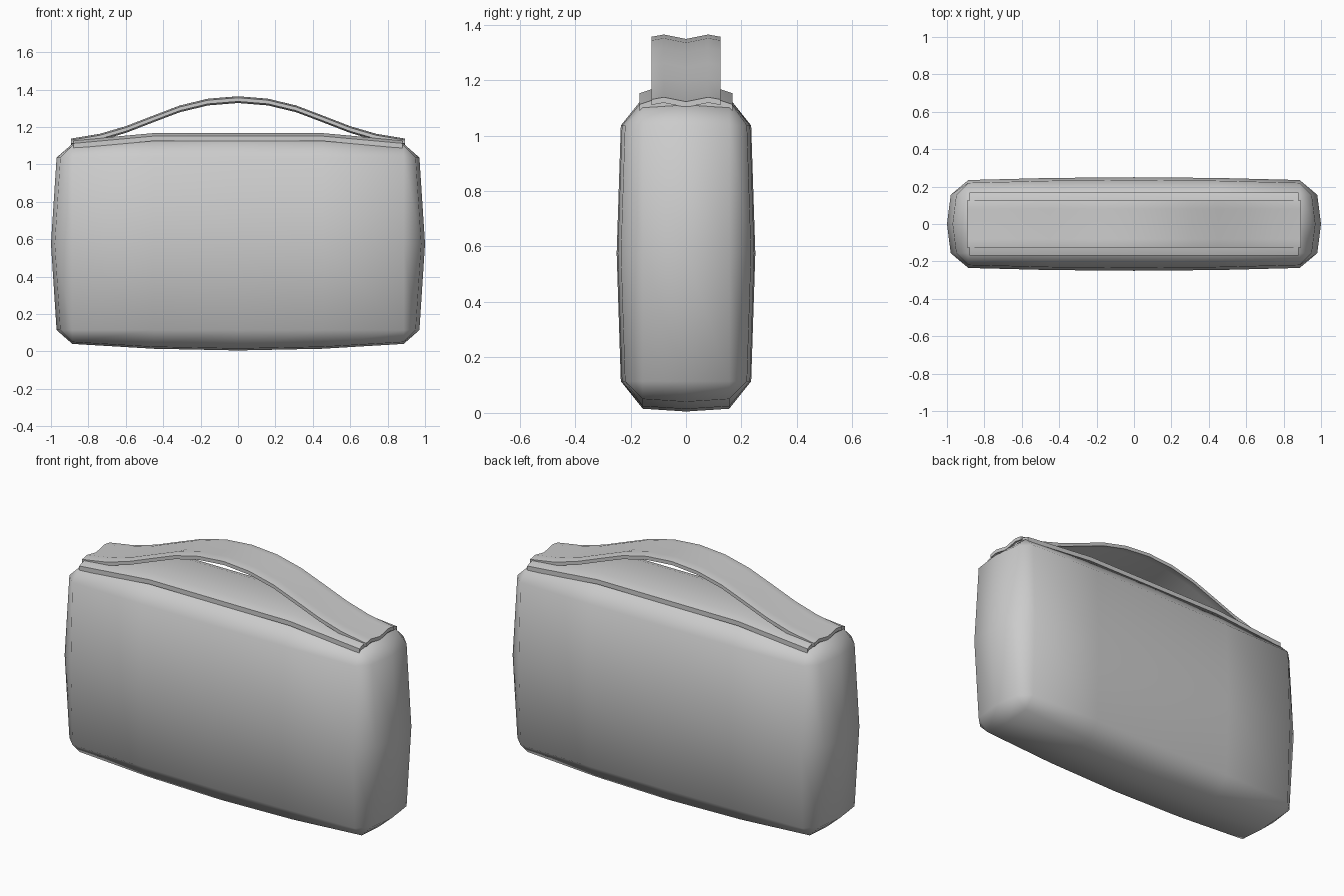
import bpy, bmesh
from mathutils import Vector

if "Cube" in bpy.data.objects:
    bpy.data.objects.remove(bpy.data.objects["Cube"])

HALF = Vector((0.95, 0.22, 0.525))   # half size of the bag before it bulges
MID_Z = 0.575


def finish(bm, name, angle=None):
    bmesh.ops.recalc_face_normals(bm, faces=bm.faces)
    mesh = bpy.data.meshes.new(name)
    bm.to_mesh(mesh)
    bm.free()
    ob = bpy.data.objects.new(name, mesh)
    bpy.context.collection.objects.link(ob)
    bpy.ops.object.select_all(action='DESELECT')
    bpy.context.view_layer.objects.active = ob
    ob.select_set(True)
    if angle:
        bpy.ops.object.shade_smooth_by_angle(angle=angle)
    else:
        bpy.ops.object.shade_smooth()
    return ob


# Bag body: chamfered box, cut into panels that swell outwards
bm = bmesh.new()
bmesh.ops.create_cube(bm, size=2)
for v in bm.verts:
    v.co = Vector(a * b for a, b in zip(v.co, HALF))
bmesh.ops.bevel(bm, geom=bm.edges[:], offset=0.064, segments=1,
                profile=0.5, affect='EDGES')
for axis, cuts in ((0, (-0.45, 0, 0.45)), (1, (0,)), (2, (0,))):
    for c in cuts:
        p, n = Vector(), Vector()
        p[axis], n[axis] = c, 1
        bmesh.ops.bisect_plane(bm, geom=bm.verts[:] + bm.edges[:] + bm.faces[:],
                               plane_co=p, plane_no=n)
# swell of each face axis along the two other axes
SWELL = {0: {1: 0.02, 2: 0.03}, 1: {0: 0.015, 2: 0.015}, 2: {0: 0.035, 1: 0.01}}
for v in bm.verts:
    co = v.co.copy()
    for axis, amounts in SWELL.items():
        if abs(co[axis]) > HALF[axis] - 1e-4:
            push = sum(amt * (1 - (co[o] / (HALF[o] - 0.064)) ** 2)
                       for o, amt in amounts.items())
            v.co[axis] += push if co[axis] > 0 else -push
    v.co.z += MID_Z
finish(bm, "bag_body")


def strip(name, half_path, section, thickness):
    """Sheet along x (path mirrored about x=0), with a cross-section over y."""
    path = [(-x, z) for x, z in reversed(half_path[1:])] + half_path
    bm = bmesh.new()
    rows = [[[bm.verts.new((x, y, z + dz - t)) for y, dz in section]
             for x, z in path] for t in (0, thickness)]
    top, low = rows
    n, m = len(path), len(section)
    for grid in rows:
        for i in range(n - 1):
            for j in range(m - 1):
                bm.faces.new((grid[i][j], grid[i + 1][j],
                              grid[i + 1][j + 1], grid[i][j + 1]))
    for j in (0, m - 1):
        for i in range(n - 1):
            bm.faces.new((top[i][j], top[i + 1][j], low[i + 1][j], low[i][j]))
    for i in (0, n - 1):
        for j in range(m - 1):
            bm.faces.new((top[i][j], top[i][j + 1], low[i][j + 1], low[i][j]))
    return finish(bm, name, 0.7)


# Closure strip lying on the top of the bag
strip("top_strip",
      [(0, 1.168), (0.44, 1.168), (0.88, 1.128)],
      [(-0.168, -0.016), (-0.12, 0), (0, -0.005), (0.12, 0), (0.168, -0.016)], 0.026)

# Arched carrying strap with a gently grooved section
strip("carry_handle",
      [(0, 1.364), (0.16, 1.351), (0.31, 1.315), (0.45, 1.262), (0.60, 1.204),
       (0.74, 1.163), (0.892, 1.138)],
      [(-0.125, -0.008), (-0.08, 0), (0, -0.016), (0.08, 0), (0.125, -0.008)], 0.02)
